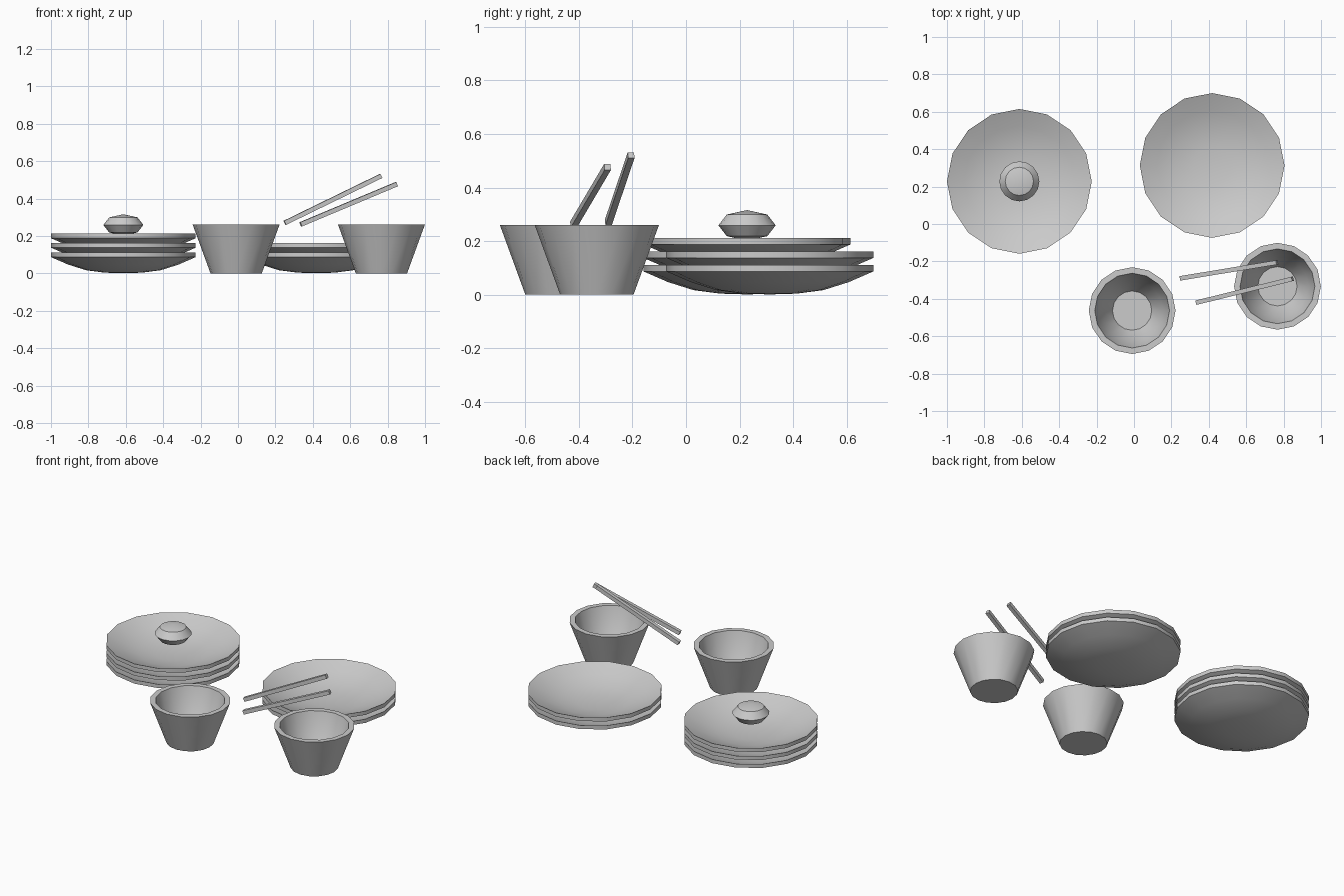
import bpy, bmesh, math
from mathutils import Vector

if "Cube" in bpy.data.objects:
    bpy.data.objects.remove(bpy.data.objects["Cube"])

SIDES = 16


def lathe(name, profile, loc):
    """Spin an (r, z) profile round z; points with r = 0 become poles."""
    bm = bmesh.new()
    rings = []
    for r, z in profile:
        if r == 0:
            rings.append([bm.verts.new((0, 0, z))] * SIDES)
        else:
            rings.append([bm.verts.new((r * math.cos(2 * math.pi * i / SIDES),
                                        r * math.sin(2 * math.pi * i / SIDES), z))
                          for i in range(SIDES)])
    for a, b in zip(rings, rings[1:]):
        for i in range(SIDES):
            j = (i + 1) % SIDES
            corners = list(dict.fromkeys((a[i], a[j], b[j], b[i])))
            bm.faces.new(corners)
    bmesh.ops.recalc_face_normals(bm, faces=bm.faces)
    me = bpy.data.meshes.new(name)
    bm.to_mesh(me)
    bm.free()
    ob = bpy.data.objects.new(name, me)
    bpy.context.collection.objects.link(ob)
    ob.location = loc
    bpy.ops.object.select_all(action='DESELECT')
    ob.select_set(True)
    bpy.context.view_layer.objects.active = ob
    bpy.ops.object.shade_smooth_by_angle(angle=math.radians(35))
    return ob


# Stacked plates: shallow dish with a squared rim
under = [(0, 0.0), (0.1, 0.003), (0.2, 0.016), (0.295, 0.046), (0.387, 0.086)]
plate = under + [(r, z + 0.024) for r, z in reversed(under)]
for stack, x, y, count in (("left", -0.613, 0.228, 3), ("right", 0.418, 0.313, 2)):
    for i in range(count):
        lathe(f"{stack}_plate_{i + 1}", plate, (x, y, 0.0505 * i + 0.001))

# Bun on the left stack: flattened ball
bun = [(0.107 * math.cos(a), 0.057 * math.sin(a))
       for a in (math.radians(d) for d in (-45, 0, 45))]
ob = lathe("bun", [(0, -0.057)] + bun + [(0, 0.057)], (-0.613, 0.228, 0.259))
ob.data.shade_smooth()

# Bowls: straight tapered outside, rounded hollow inside
bowl = [(0, 0), (0.137, 0), (0.232, 0.26), (0.2, 0.26), (0.165, 0.13), (0.105, 0.035), (0, 0.035)]
lathe("left_bowl", bowl, (-0.01, -0.463, 0))
lathe("right_bowl", bowl, (0.767, -0.333, 0))

# Chopsticks: square rods leaning over the right bowl
for name, a, b in (("chopstick_1", (0.25, -0.29, 0.27), (0.765, -0.205, 0.521)),
                   ("chopstick_2", (0.335, -0.42, 0.262), (0.848, -0.293, 0.477))):
    a, b = Vector(a), Vector(b)
    d = b - a
    bpy.ops.mesh.primitive_cube_add(size=1, location=(a + b) / 2)
    ob = bpy.context.object
    ob.name = name
    ob.scale = (d.length, 0.024, 0.024)
    ob.rotation_euler = d.to_track_quat('X', 'Z').to_euler()
